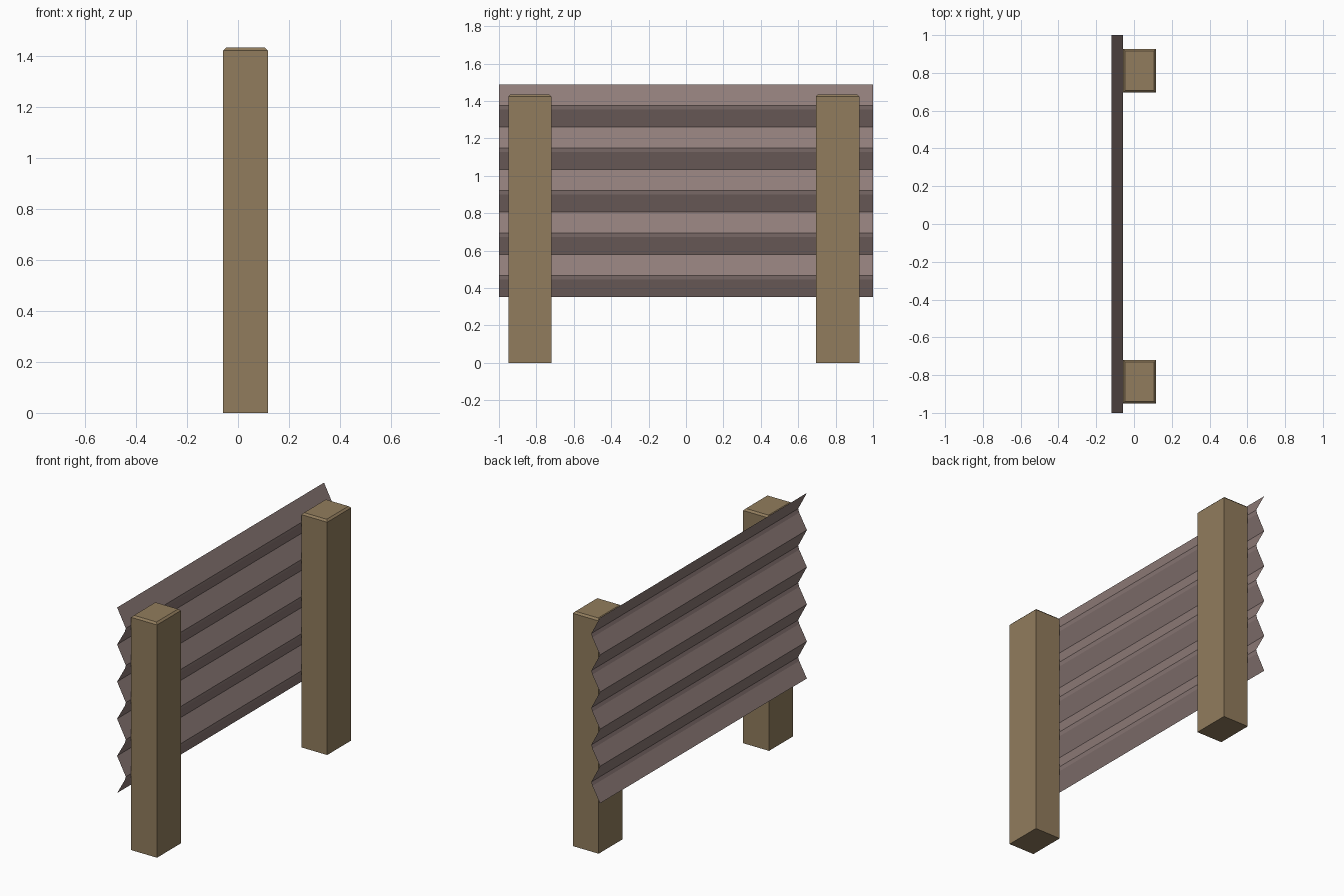
import bpy, bmesh

if "Cube" in bpy.data.objects:
    bpy.data.objects.remove(bpy.data.objects["Cube"])


def material(name, rgb):
    m = bpy.data.materials.new(name)
    m.diffuse_color = (*rgb, 1.0)
    m.use_nodes = True
    m.node_tree.nodes["Principled BSDF"].inputs["Base Color"].default_value = m.diffuse_color
    return m


wood = material("brown_wood", (0.283, 0.202, 0.109))
metal = material("dull_mauve_metal", (0.275, 0.202, 0.191))


def finish(bm, name, mat):
    mesh = bpy.data.meshes.new(name)
    bm.to_mesh(mesh)
    bm.free()
    mesh.materials.append(mat)
    obj = bpy.data.objects.new(name, mesh)
    bpy.context.collection.objects.link(obj)
    return obj


# Wooden posts: boxes with a chamfered top
def post(name, y0, y1, x0=-0.058, x1=0.117, height=1.435, chamfer=0.011):
    bm = bmesh.new()
    bmesh.ops.create_cube(bm, size=1)
    for v in bm.verts:
        v.co.x = x1 if v.co.x > 0 else x0
        v.co.y = y1 if v.co.y > 0 else y0
        v.co.z = height if v.co.z > 0 else 0
    top_edges = [e for e in bm.edges if all(v.co.z > 0 for v in e.verts)]
    bmesh.ops.bevel(bm, geom=top_edges, offset=chamfer, segments=1,
                    affect='EDGES', profile=0.5)
    return finish(bm, name, wood)


post("front_post", -0.95, -0.72)
post("back_post", 0.695, 0.927)

# Corrugated rail: a thin folded sheet, one repeating fold run along y
top, bottom, folds = 1.487, 0.352, 5
pitch = (top - bottom) / folds
fold = [(-0.118, 0.0), (-0.059, 0.112), (-0.066, 0.134)]
profile = [(x, top - i * pitch - d) for i in range(folds) for x, d in fold]
profile.append((-0.118, bottom))

bm = bmesh.new()
rows = [[bm.verts.new((x, y, z)) for x, z in profile] for y in (-1, 1)]
for i in range(len(profile) - 1):
    bm.faces.new((rows[0][i], rows[0][i + 1], rows[1][i + 1], rows[1][i]))
finish(bm, "corrugated_sheet", metal)
